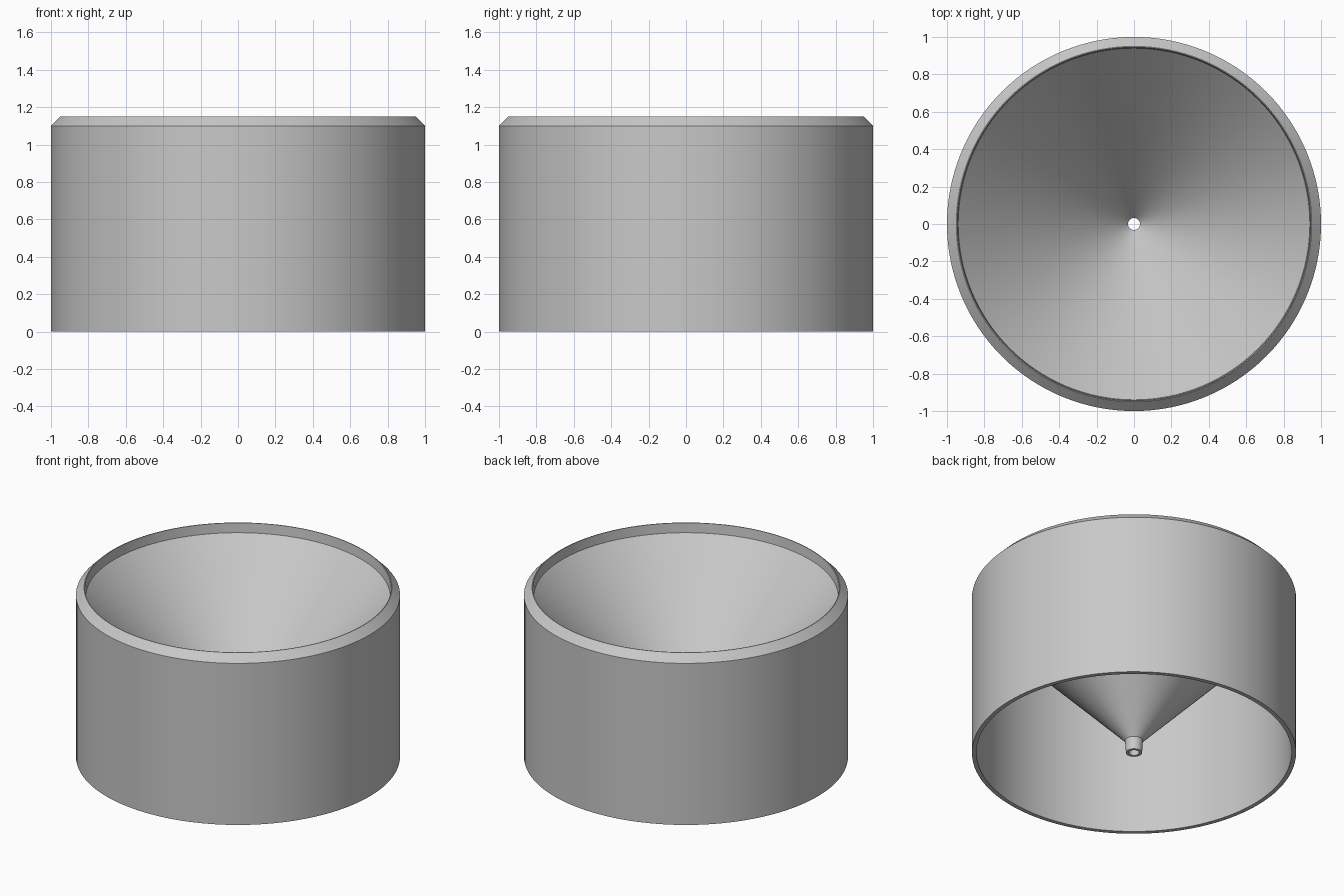
import bpy, bmesh, math

if "Cube" in bpy.data.objects:
    bpy.data.objects.remove(bpy.data.objects["Cube"])

SEGMENTS = 128

grey = bpy.data.materials.new("light grey")
grey.diffuse_color = (0.58, 0.58, 0.58, 1.0)
grey.use_nodes = True
grey.node_tree.nodes["Principled BSDF"].inputs["Base Color"].default_value = grey.diffuse_color


def lathe(name, profile):
    """Revolve a closed (radius, height) profile around z."""
    bm = bmesh.new()
    rings = []
    for i in range(SEGMENTS):
        a = 2 * math.pi * i / SEGMENTS
        rings.append([bm.verts.new((r * math.cos(a), r * math.sin(a), z)) for r, z in profile])
    n = len(profile)
    for i in range(SEGMENTS):
        a, b = rings[i], rings[(i + 1) % SEGMENTS]
        for j in range(n):
            k = (j + 1) % n
            bm.faces.new((a[j], b[j], b[k], a[k]))
    bmesh.ops.recalc_face_normals(bm, faces=bm.faces)
    mesh = bpy.data.meshes.new(name)
    bm.to_mesh(mesh)
    bm.free()
    mesh.materials.append(grey)
    obj = bpy.data.objects.new(name, mesh)
    bpy.context.collection.objects.link(obj)
    bpy.context.view_layer.objects.active = obj
    obj.select_set(True)
    bpy.ops.object.shade_smooth_by_angle(angle=math.radians(25))
    obj.select_set(False)
    return obj


# Open-bottomed cylinder with a chamfered lip, a funnel inside and a short spout
lathe("funnel_cup", [
    (1.0, 0.0), (1.0, 1.1),          # outer wall
    (0.95, 1.15), (0.945, 1.15),     # chamfer and thin rim
    (0.94, 1.085),                   # inside of the lip
    (0.032, 0.13), (0.032, 0.0),     # funnel cone and spout bore
    (0.05, 0.0), (0.055, 0.085),     # outside of the spout
    (0.972, 1.055), (0.972, 0.0),    # underside of the cone, inner wall
])
